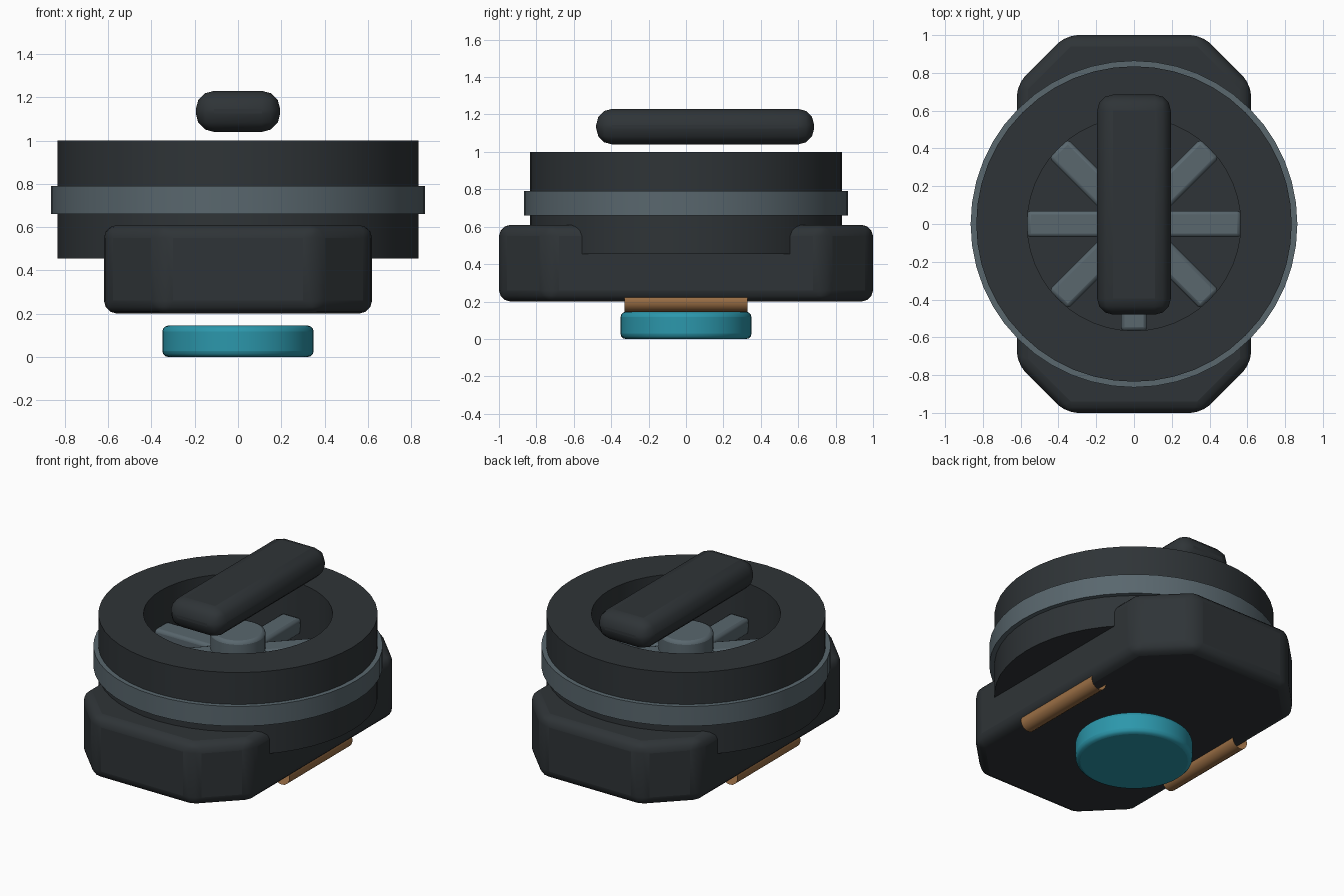
import bpy, bmesh
from math import pi, cos, sin, radians

if "Cube" in bpy.data.objects:
    bpy.data.objects.remove(bpy.data.objects["Cube"])


def material(name, rgb):
    m = bpy.data.materials.new(name)
    m.diffuse_color = (*rgb, 1)
    m.use_nodes = True
    m.node_tree.nodes["Principled BSDF"].inputs["Base Color"].default_value = m.diffuse_color
    return m


DARK = material("dark_plastic", (0.028, 0.034, 0.038))
STEEL = material("steel_grey", (0.10, 0.135, 0.155))
TEAL = material("teal", (0.025, 0.31, 0.41))
COPPER = material("copper", (0.33, 0.16, 0.06))


def finish(name, bm, mat, bevel=0, segments=3):
    bmesh.ops.recalc_face_normals(bm, faces=bm.faces)
    me = bpy.data.meshes.new(name)
    bm.to_mesh(me)
    bm.free()
    me.materials.append(mat)
    ob = bpy.data.objects.new(name, me)
    bpy.context.collection.objects.link(ob)
    if bevel:
        mod = ob.modifiers.new("bevel", "BEVEL")
        mod.width, mod.segments = bevel, segments
        mod.limit_method, mod.angle_limit = "ANGLE", radians(30)
    bpy.ops.object.select_all(action="DESELECT")
    bpy.context.view_layer.objects.active = ob
    ob.select_set(True)
    bpy.ops.object.shade_smooth_by_angle(angle=radians(35))
    return ob


def prism(name, outline, z0, z1, mat, bevel=0, segments=3):
    bm = bmesh.new()
    face = bm.faces.new([bm.verts.new((x, y, z0)) for x, y in outline])
    ext = bmesh.ops.extrude_face_region(bm, geom=[face])["geom"]
    verts = [v for v in ext if isinstance(v, bmesh.types.BMVert)]
    bmesh.ops.translate(bm, verts=verts, vec=(0, 0, z1 - z0))
    return finish(name, bm, mat, bevel, segments)


def circle(r, n=48):
    return [(r * cos(2 * pi * i / n), r * sin(2 * pi * i / n)) for i in range(n)]


def rect(x0, x1, y0, y1):
    return [(x0, y0), (x1, y0), (x1, y1), (x0, y1)]


def tube(name, r_in, r_out, z0, z1, mat, n=48):
    bm = bmesh.new()
    profile = [(r_in, z0), (r_out, z0), (r_out, z1), (r_in, z1)]
    rings = [[bm.verts.new((x, y, z)) for x, y in circle(r, n)] for r, z in profile]
    for k in range(4):
        a, b = rings[k], rings[(k + 1) % 4]
        for i in range(n):
            j = (i + 1) % n
            bm.faces.new((a[i], a[j], b[j], b[i]))
    return finish(name, bm, mat)


# Chamfered base block
prism("base_block", [(0.62, -0.74), (0.62, 0.74), (0.36, 1), (-0.36, 1),
                     (-0.62, 0.74), (-0.62, -0.74), (-0.36, -1), (0.36, -1)],
      0.2, 0.61, DARK, 0.06)

# Round housing with its raised band
tube("round_housing", 0.565, 0.835, 0.455, 1.0, DARK)
tube("housing_band", 0.83, 0.865, 0.66, 0.79, STEEL)

# Wheel inside the housing: four crossing bars and a hub
for i in range(4):
    bar = prism(f"spoke_bar_{i + 1}", rect(-0.565, 0.565, -0.07, 0.07), 0.67, 0.775, STEEL, 0.02, 2)
    bar.rotation_euler.z = i * pi / 4
prism("wheel_hub", circle(0.165, 32), 0.61, 0.89, STEEL, 0.02, 2)

# Lever above the wheel
prism("lever", rect(-0.195, 0.195, -0.48, 0.685), 1.04, 1.23, DARK, 0.085)

# Button below the base
prism("bottom_button", circle(0.35), 0, 0.145, TEAL, 0.028)

# Open contact pipes half sunk into the underside
for side, sx in (("left", -1), ("right", 1)):
    bm = bmesh.new()
    ends = [[bm.verts.new((sx * 0.55 + u, y, 0.2 + v)) for u, v in circle(0.055, 16)]
            for y in (-0.33, 0.33)]
    for i in range(16):
        j = (i + 1) % 16
        bm.faces.new((ends[0][i], ends[0][j], ends[1][j], ends[1][i]))
    finish(f"{side}_contact_pipe", bm, COPPER)
